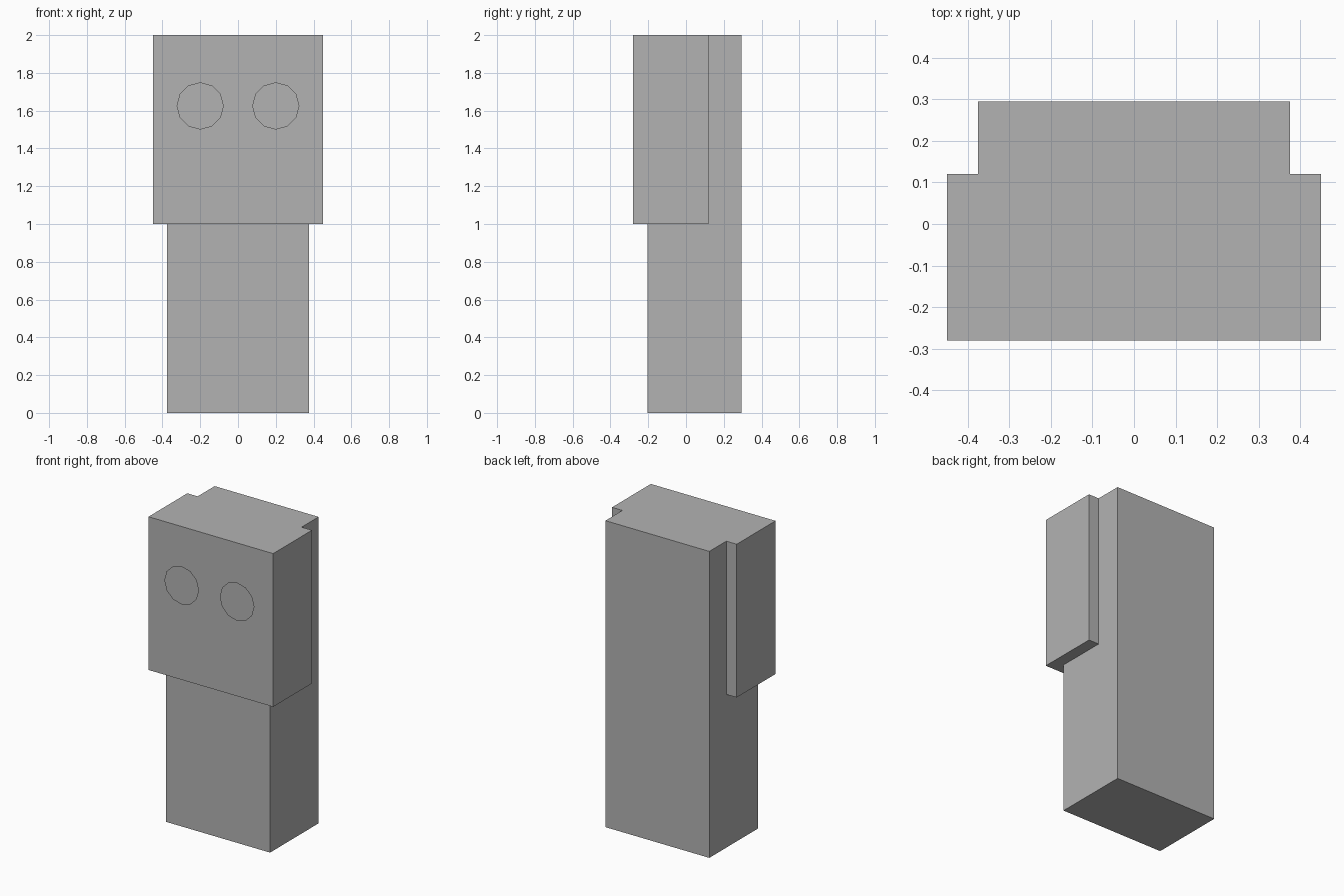
import bpy
import math

default_cube = bpy.data.objects.get("Cube")
if default_cube:
    bpy.data.objects.remove(default_cube, do_unlink=True)

# One plain grey for every part
GREY = (0.45, 0.45, 0.45, 1.0)
grey = bpy.data.materials.new("plain_grey")
grey.use_nodes = True
grey.diffuse_color = GREY
shader = next(n for n in grey.node_tree.nodes if n.type == "BSDF_PRINCIPLED")
shader.inputs["Base Color"].default_value = GREY


def finish(name):
    obj = bpy.context.object
    obj.name = obj.data.name = name
    obj.data.materials.append(grey)
    return obj


def box(name, low, high):
    """Axis-aligned box between two opposite corners."""
    centre = [(a + b) / 2 for a, b in zip(low, high)]
    bpy.ops.mesh.primitive_cube_add(size=1, location=centre)
    bpy.context.object.scale = [b - a for a, b in zip(low, high)]
    bpy.ops.object.transform_apply(location=False, rotation=False, scale=True)
    return finish(name)


# Tall body column and the wider block wrapped round its upper front
box("body", (-0.375, -0.205, 0), (0.375, 0.295, 2))
box("head_block", (-0.45, -0.28, 1), (0.45, 0.12, 2))

# Flat twelve-sided eyes, just in front of the face
for side, x in (("left", 0.2), ("right", -0.2)):
    bpy.ops.mesh.primitive_circle_add(
        vertices=12, radius=0.125, fill_type="NGON",
        location=(x, -0.295, 1.625), rotation=(math.pi / 2, 0, 0))
    finish(side + "_eye")
